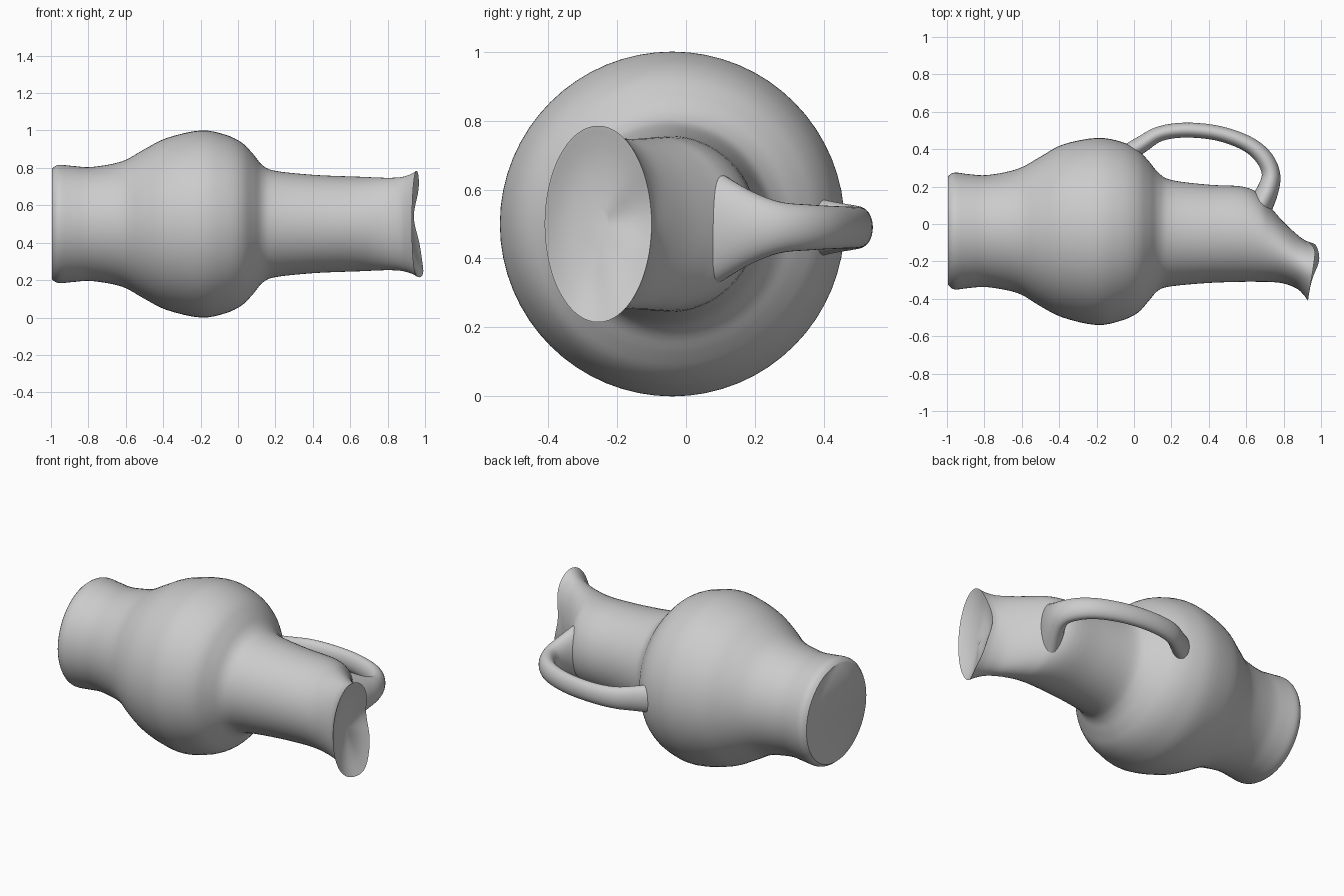
import bpy, bmesh, math
from mathutils import Vector

cube = bpy.data.objects.get("Cube")
if cube:
    bpy.data.objects.remove(cube, do_unlink=True)

clay = bpy.data.materials.new("grey_clay")
clay.use_nodes = True
clay.diffuse_color = (0.6, 0.6, 0.6, 1)
clay.node_tree.nodes["Principled BSDF"].inputs["Base Color"].default_value = (0.6, 0.6, 0.6, 1)


def smooth_rows(rows, steps):
    """Catmull-Rom interpolation of rows of numbers."""
    out = []
    for i in range(len(rows) - 1):
        a, b, c, d = (rows[max(i - 1, 0)], rows[i], rows[i + 1], rows[min(i + 2, len(rows) - 1)])
        for s in range(steps):
            t = s / steps
            out.append([0.5 * (2 * q + (r - p) * t + (2 * p - 5 * q + 4 * r - u) * t * t
                               + (3 * q - p - 3 * r + u) * t ** 3)
                        for p, q, r, u in zip(a, b, c, d)])
    return out + [list(rows[-1])]


def loft(name, rings, sharp=50):
    """Skin a list of point rings and close both ends."""
    bm = bmesh.new()
    loops = [[bm.verts.new(p) for p in ring] for ring in rings]
    n = len(loops[0])
    for a, b in zip(loops, loops[1:]):
        for i in range(n):
            j = (i + 1) % n
            bm.faces.new((a[i], a[j], b[j], b[i]))
    for ring in (loops[0], loops[-1]):
        bm.faces.new(ring)
    bmesh.ops.recalc_face_normals(bm, faces=bm.faces)
    me = bpy.data.meshes.new(name)
    bm.to_mesh(me)
    bm.free()
    me.materials.append(clay)
    ob = bpy.data.objects.new(name, me)
    bpy.context.collection.objects.link(ob)
    bpy.ops.object.select_all(action='DESELECT')
    ob.select_set(True)
    bpy.context.view_layer.objects.active = ob
    bpy.ops.object.shade_smooth_by_angle(angle=math.radians(sharp))
    return ob


N = 64
ANG = [2 * math.pi * i / N for i in range(N)]

# Jug body lying on its side: x, front y, back y, half height, rim tilt
body = [(-0.995, -0.325, 0.255, 0.295, 0), (-0.96, -0.35, 0.275, 0.316, 0),
        (-0.88, -0.342, 0.266, 0.31, 0), (-0.78, -0.338, 0.262, 0.305, 0),
        (-0.62, -0.37, 0.295, 0.335, 0), (-0.50, -0.44, 0.36, 0.40, 0),
        (-0.38, -0.50, 0.425, 0.46, 0), (-0.20, -0.54, 0.46, 0.50, 0),
        (-0.07, -0.517, 0.44, 0.478, 0), (0.02, -0.475, 0.395, 0.435, 0),
        (0.08, -0.41, 0.335, 0.375, 0), (0.13, -0.355, 0.275, 0.315, 0),
        (0.20, -0.333, 0.235, 0.284, 0), (0.40, -0.315, 0.21, 0.263, 0),
        (0.58, -0.309, 0.20, 0.255, 0), (0.67, -0.309, 0.16, 0.252, 0),
        (0.73, -0.310, 0.09, 0.249, 0), (0.80, -0.318, 0.01, 0.247, 0),
        (0.87, -0.345, -0.055, 0.25, 0), (0.92, -0.378, -0.088, 0.265, 0.014),
        (0.955, -0.41, -0.10, 0.285, 0.025)]


def body_ring(x, y0, y1, h, tilt):
    pts = []
    for a in ANG:
        c, s = math.cos(a), math.sin(a)
        # back edge of the rim dips in the middle, the lower corner rises
        back = max(c, 0)
        dx = tilt * (c - 1.6 * back * math.exp(-((s - 0.15) / 0.45) ** 2)
                     + 1.0 * math.exp(-((a - 5.1) / 0.5) ** 2))
        pts.append(Vector((x + dx, (y0 + y1) / 2 + c * (y1 - y0) / 2, 0.5 + s * h)))
    return pts


rings = [body_ring(*r) for r in smooth_rows(body, 4)]

# Shallow dished mouth closing the spout
rim = rings[-1]
mid = sum(rim, Vector()) / N
for k, depth in ((0.95, 0.004), (0.8, 0.02), (0.5, 0.035), (0.2, 0.04)):
    rings.append([mid.lerp(p, k) - Vector((depth, 0, 0)) for p in rim])
loft("jug_body", rings)

# Handle: x, y, half thickness, half width
handle = [(-0.06, 0.36, 0.05, 0.09), (0.04, 0.425, 0.045, 0.075), (0.14, 0.483, 0.04, 0.065),
          (0.28, 0.502, 0.04, 0.06), (0.45, 0.485, 0.04, 0.06), (0.60, 0.432, 0.042, 0.062),
          (0.69, 0.36, 0.046, 0.066), (0.732, 0.27, 0.049, 0.075),
          (0.715, 0.18, 0.058, 0.11), (0.665, 0.08, 0.07, 0.17)]
path = smooth_rows(handle, 5)
rings = []
for i, (x, y, t, w) in enumerate(path):
    a, b = path[max(i - 1, 0)], path[min(i + 1, len(path) - 1)]
    side = Vector((a[1] - b[1], b[0] - a[0], 0)).normalized()
    rings.append([Vector((x, y, 0.49)) + side * (t * math.cos(q)) + Vector((0, 0, w * math.sin(q)))
                  for q in ANG[::2]])
loft("handle", rings)
